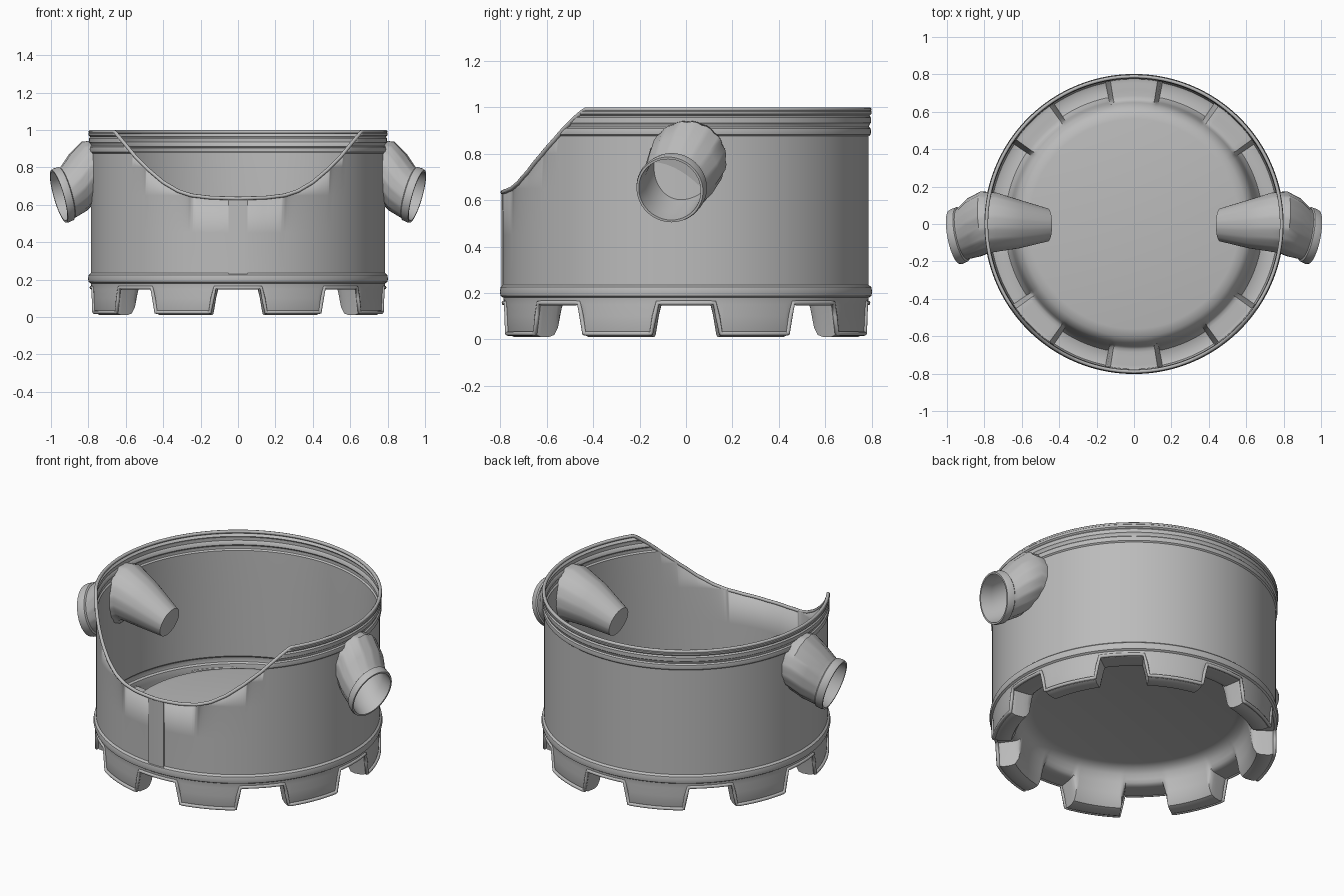
import bpy, bmesh, math
from mathutils import Vector

if "Cube" in bpy.data.objects:
    bpy.data.objects.remove(bpy.data.objects["Cube"])

grey = bpy.data.materials.new("plain grey")
grey.diffuse_color = (0.5, 0.5, 0.5, 1)
grey.use_nodes = True
grey.node_tree.nodes["Principled BSDF"].inputs["Base Color"].default_value = grey.diffuse_color


def finish(name, bm, angle=35):
    bmesh.ops.remove_doubles(bm, verts=bm.verts, dist=1e-5)
    bmesh.ops.recalc_face_normals(bm, faces=bm.faces)
    mesh = bpy.data.meshes.new(name)
    bm.to_mesh(mesh)
    bm.free()
    mesh.materials.append(grey)
    ob = bpy.data.objects.new(name, mesh)
    bpy.context.collection.objects.link(ob)
    bpy.ops.object.select_all(action='DESELECT')
    ob.select_set(True)
    bpy.context.view_layer.objects.active = ob
    bpy.ops.object.shade_smooth_by_angle(angle=math.radians(angle))
    return ob


def skin(rows, closed=True):
    """Bridge equal-length rows of points with quads."""
    bm = bmesh.new()
    vs = [[bm.verts.new(p) for p in row] for row in rows]
    n = len(rows[0])
    for a, b in zip(vs, vs[1:]):
        for i in range(n if closed else n - 1):
            j = (i + 1) % n
            bm.faces.new((a[i], a[j], b[j], b[i]))
    return bm, vs


def tube(name, points, radius, cyclic):
    """Round bead along a path."""
    cu = bpy.data.curves.new(name, 'CURVE')
    cu.dimensions = '3D'
    cu.bevel_depth = radius
    cu.bevel_resolution = 2
    cu.use_fill_caps = True
    sp = cu.splines.new('POLY')
    sp.points.add(len(points) - 1)
    for p, co in zip(sp.points, points):
        p.co = (*co, 1)
    sp.use_cyclic_u = cyclic
    cu.materials.append(grey)
    ob = bpy.data.objects.new(name, cu)
    bpy.context.collection.objects.link(ob)


def polar(r, deg, z):
    # zero degrees is the front
    a = math.radians(deg)
    return Vector((r * math.sin(a), -r * math.cos(a), z))


RIM = [(0, .635), (.15, .64), (.25, .652), (.32, .675), (.4, .722), (.48, .79),
       (.55, .86), (.62, .945), (.66, .992)]


def rim_height(deg):
    x, y, _ = polar(.79, deg, 0)
    x = abs(x)
    if y > 0 or x >= .66:
        return .992
    for (x0, z0), (x1, z1) in zip(RIM, RIM[1:]):
        if x <= x1:
            return z0 + (z1 - z0) * (x - x0) / (x1 - x0)


def tooth(deg):
    """1 on a foot, 0 in the gap between feet."""
    off = abs(deg % 45 - 22.5)
    t = min(1, max(0, (13.4 - off) / 2))
    return t * t * (3 - 2 * t)


# Wall with rolled bands, from the base band up to the rim
WALL = [(.785, .165), (.787, .18), (.798, .187), (.802, .205), (.798, .225), (.787, .235),
        (.787, .45), (.787, .65), (.787, .80), (.787, .875), (.795, .882), (.797, .895),
        (.795, .908), (.788, .915), (.79, .925), (.797, .933), (.797, .955), (.79, .963),
        (.798, .97), (.80, .982), (.795, .992)]
# Hollow foot section and gap section, from the floor edge to the wall
FOOT = [(.56, .24), (.60, .232), (.63, .205), (.645, .16), (.655, .10), (.665, .05),
        (.685, .018), (.71, .01), (.755, .01), (.775, .018), (.782, .04), (.784, .10), (.785, .15)]
GAP = [(.56, .24), (.60, .232), (.63, .205), (.642, .18), (.652, .163), (.665, .153),
       (.685, .15), (.71, .15), (.755, .15), (.772, .15), (.779, .152), (.783, .155), (.785, .16)]

degs = range(360)
rows = []
for f, g in zip(FOOT, GAP):
    rows.append([polar(g[0] + (f[0] - g[0]) * tooth(d), d, g[1] + (f[1] - g[1]) * tooth(d))
                 for d in degs])
for r, z in WALL:
    rows.append([polar(r if z < rim_height(d) else .79, d, min(z, rim_height(d))) for d in degs])
bm, vs = skin(rows)
bm.faces.new(vs[0])
tub = finish("tub", bm)
sol = tub.modifiers.new("thickness", 'SOLIDIFY')
sol.thickness = .008
sol.offset = -1

# Rolled edge along the rim and around the feet
tube("rim_bead", [polar(.789, d, rim_height(d) - .002) for d in degs], .010, True)
tube("feet_bead", [polar(.784, d, .157 - .132 * tooth(d)) for d in degs], .010, True)

# Front seam strip
strip = [[polar(r, d, z) for r, z in ((.785, .225), (.794, .225), (.794, .635), (.785, .635))]
         for d in (-3.7, -1.8, 0, 1.8, 3.7)]
bm, vs = skin(strip)
bm.faces.new(vs[0])
bm.faces.new(vs[-1])
finish("front_strip", bm)

# Spouts through both sides: centre, radius, ring direction, rib depth
TIP = (.945, -.19, -.27)
SPOUT = [((.46, -.005, .68), .088, (.97, 0, .25), 0),
         ((.62, .0, .745), .132, (.97, 0, .15), .002),
         ((.74, .01, .785), .160, (.98, 0, 0), .002),
         ((.80, .008, .775), .168, (.96, -.1, -.2), .005),
         ((.855, -.018, .72), .160, TIP, .005),
         ((.90, -.045, .675), .144, TIP, .003),
         ((.915, -.052, .662), .140, TIP, 0),
         ((.92, -.055, .66), .148, TIP, 0),
         ((.945, -.066, .65), .150, TIP, 0),
         ((.958, -.070, .645), .146, TIP, 0),
         ((.958, -.070, .645), .136, TIP, 0),
         ((.90, -.050, .67), .130, TIP, 0),
         ((.80, .0, .755), .140, TIP, 0)]
SEG = 48
for side, name in ((1, "right_spout"), (-1, "left_spout")):
    rows = []
    for c, r, n, rib in SPOUT:
        n = Vector(n).normalized()
        u = Vector((0, 0, 1)).cross(n).normalized()
        v = n.cross(u)
        ring = []
        for i in range(SEG):
            a = 2 * math.pi * i / SEG
            rr = r - (rib if i % 3 == 0 else 0)
            p = Vector(c) + rr * (math.cos(a) * u + math.sin(a) * v)
            ring.append((p.x * side, p.y, p.z))
        rows.append(ring)
    bm, vs = skin(rows)
    bm.faces.new(vs[0])
    bm.faces.new(vs[-1])
    finish(name, bm)
